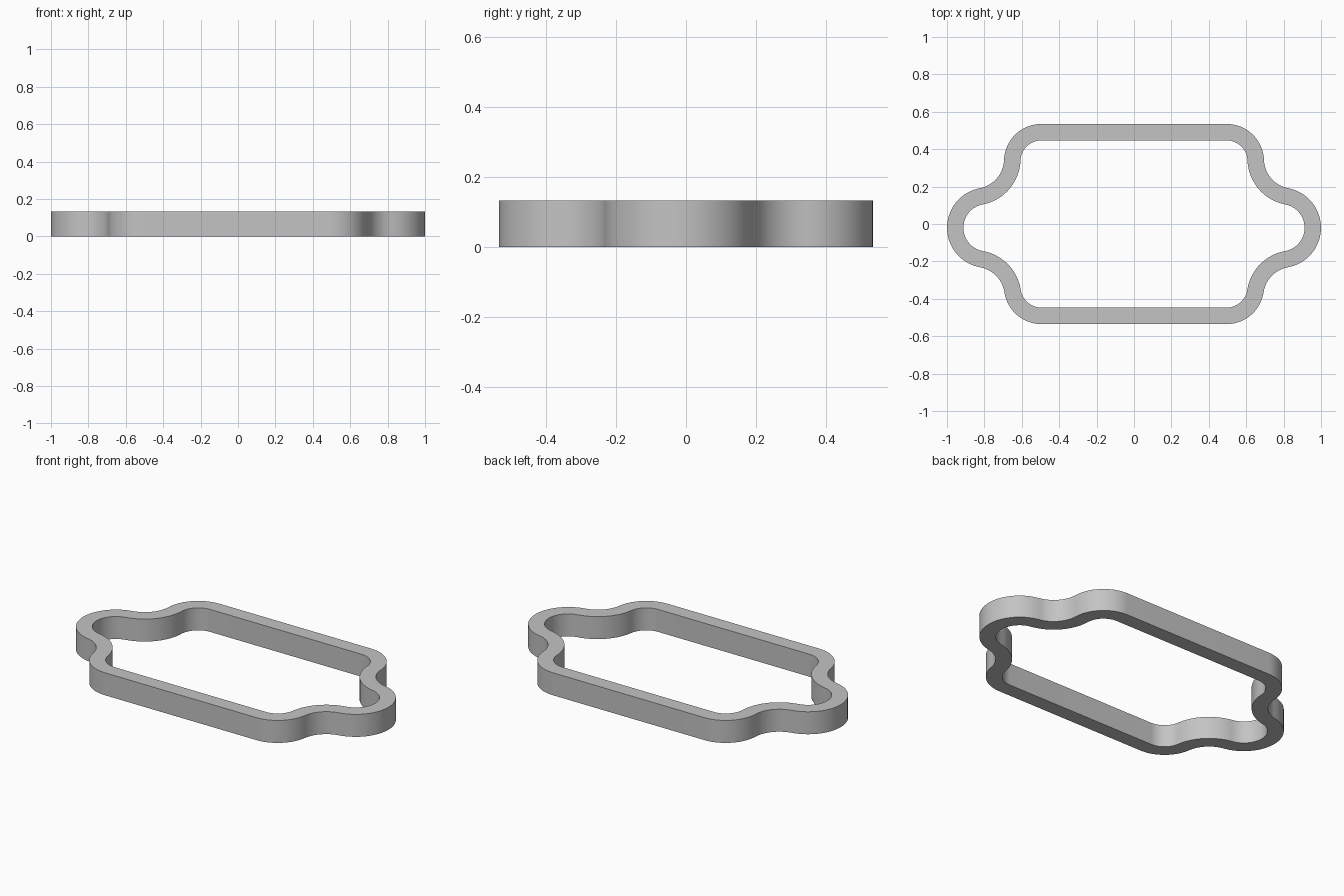
import bpy
import bmesh
from math import pi, cos, sin
from mathutils import Vector

if "Cube" in bpy.data.objects:
    bpy.data.objects.remove(bpy.data.objects["Cube"], do_unlink=True)

HEIGHT, HALF_WALL, STEPS = 0.133, 0.044, 20
CORNER_R, NECK_R, LOBE_R = 0.2, 0.16, 0.215   # radii on the outer face
TOP = Vector((0.495, 0.335))
BOTTOM = Vector((0.495, -0.335))
LOBE = Vector((0.785, -0.02))


def neck_centre(corner, side):
    """Centre of the hollow arc that touches both the corner and the lobe."""
    d1, d2 = CORNER_R + NECK_R, LOBE_R + NECK_R
    line = LOBE - corner
    dist = line.length
    along = (d1**2 - d2**2 + dist**2) / (2 * dist)
    across = (d1**2 - along**2) ** 0.5
    unit = line / dist
    return corner + unit * along + Vector((-unit.y, unit.x)) * across * side


def angle(a, b):
    d = b - a
    return Vector((1, 0)).angle_signed(d) * -1


def arc(centre, radius, start, end, hollow=False):
    """Points on the outer face, each with its outward normal."""
    out = []
    for i in range(STEPS + 1):
        t = start + (end - start) * i / STEPS
        n = Vector((cos(t), sin(t)))
        out.append((centre + n * radius, -n if hollow else n))
    return out


# Right half of the outline, from the back edge round to the front edge
upper, lower = neck_centre(TOP, 1), neck_centre(BOTTOM, -1)
a, b = angle(TOP, upper), angle(LOBE, upper)
c, d = angle(LOBE, lower), angle(BOTTOM, lower)
half = arc(TOP, CORNER_R, pi / 2, a)
half += arc(upper, NECK_R, a + pi, b + pi, True)[1:]
half += arc(LOBE, LOBE_R, b, c)[1:]
half += arc(lower, NECK_R, c + pi, d + pi, True)[1:]
half += arc(BOTTOM, CORNER_R, d, -pi / 2)[1:]


def flip(v):
    return Vector((-v.x, v.y))


outline = half + [(flip(p), flip(n)) for p, n in reversed(half)]

# Wall: a rectangular section swept round the outline
bm = bmesh.new()
rings = []
for p, n in outline:
    q = p - n * 2 * HALF_WALL
    rings.append([bm.verts.new((v.x, v.y, z)) for v, z in
                  ((p, 0), (p, HEIGHT), (q, HEIGHT), (q, 0))])
for r, s in zip(rings, rings[1:] + rings[:1]):
    for k in range(4):
        m = (k + 1) % 4
        bm.faces.new((r[k], r[m], s[m], s[k]))
bmesh.ops.recalc_face_normals(bm, faces=bm.faces)
mesh = bpy.data.meshes.new("cutter_wall")
bm.to_mesh(mesh)
bm.free()
wall = bpy.data.objects.new("cutter_wall", mesh)
bpy.context.collection.objects.link(wall)

# Plain grey colour
grey = bpy.data.materials.new("plain_grey")
grey.use_nodes = True
colour = (0.55, 0.55, 0.55, 1)
grey.diffuse_color = colour
grey.node_tree.nodes["Principled BSDF"].inputs["Base Color"].default_value = colour
mesh.materials.append(grey)

bpy.ops.object.select_all(action='DESELECT')
wall.select_set(True)
bpy.context.view_layer.objects.active = wall
bpy.ops.object.shade_smooth_by_angle()
